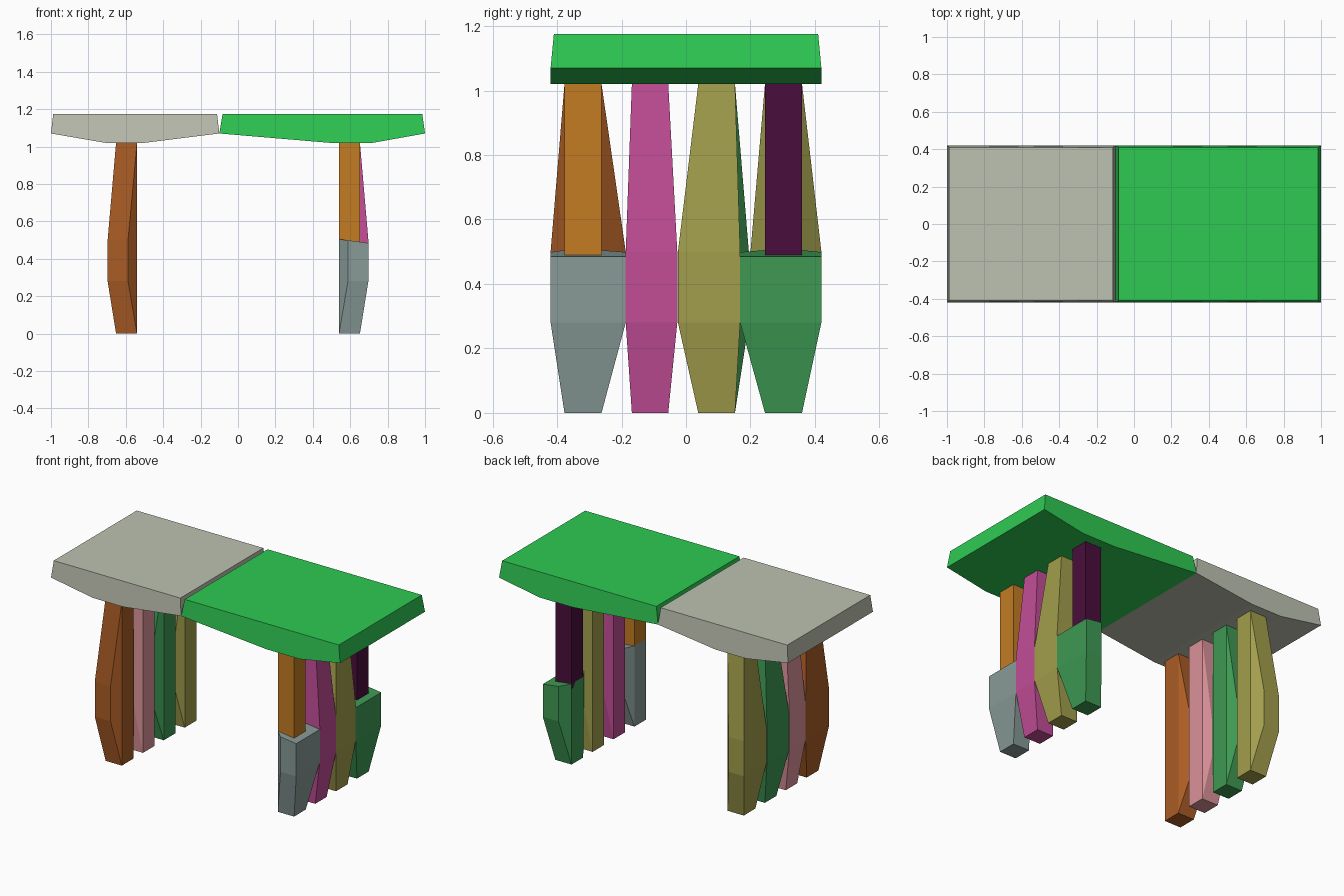
import bpy, bmesh

cube = bpy.data.objects.get("Cube")
if cube:
    bpy.data.objects.remove(cube, do_unlink=True)


def material(name, srgb):
    col = [(c / 255 / 12.92) if c < 11 else ((c / 255 + 0.055) / 1.055) ** 2.4 for c in srgb] + [1.0]
    m = bpy.data.materials.new(name)
    m.use_nodes = True
    m.diffuse_color = col
    m.node_tree.nodes["Principled BSDF"].inputs["Base Color"].default_value = col
    return m


MATS = {n: material(n, c) for n, c in {
    "stone_grey": (190, 194, 177), "bright_green": (46, 202, 83),
    "brown": (170, 92, 37), "pink": (218, 146, 153),
    "leaf_green": (62, 154, 84), "olive": (162, 158, 76),
    "orange": (195, 124, 36), "magenta": (194, 77, 150),
    "blue_grey": (136, 154, 151), "dark_purple": (74, 13, 60)}.items()}


def loft(name, rings, mat):
    """Skin matching rings of points, cap both ends, merge coincident points."""
    bm = bmesh.new()
    vs = [[bm.verts.new(p) for p in r] for r in rings]
    n = len(rings[0])
    for a, b in zip(vs, vs[1:]):
        for i in range(n):
            j = (i + 1) % n
            bm.faces.new((a[i], a[j], b[j], b[i]))
    bm.faces.new(vs[0])
    bm.faces.new(vs[-1])
    bmesh.ops.remove_doubles(bm, verts=bm.verts, dist=0.0005)
    bmesh.ops.recalc_face_normals(bm, faces=bm.faces)
    me = bpy.data.meshes.new(name)
    bm.to_mesh(me)
    bm.free()
    me.materials.append(MATS[mat])
    ob = bpy.data.objects.new(name, me)
    bpy.context.collection.objects.link(ob)


# Slab tops: flat upper face, tapered rim, underside sloping to a flat strip
def slab(name, x0, x1, f0, f1, t0, t1, mat):
    rim, low, top, w = 1.07, 1.02, 1.175, 0.42
    rings = []
    for s in (-1, 1):
        rings.append([(t0, s * (w - 0.01), top), (x0, s * w, rim), (f0, s * w, low),
                      (f1, s * w, low), (x1, s * w, rim), (t1, s * (w - 0.01), top)])
    loft(name, rings, mat)


slab("grey_slab", -1.0, -0.10, -0.71, -0.50, -0.988, -0.112, "stone_grey")
slab("green_slab", -0.10, 1.0, 0.49, 0.72, -0.082, 0.985, "bright_green")

# Legs: square at the ends, swelling outward and sideways in the middle
XI, XO, XS, XM = 0.54, 0.652, 0.588, 0.697


def section(side, z, n0, n1, w0, w1, shoulder, outer, slant=0.0):
    pts = [(outer, w0), (outer, w1), (shoulder, w1), (XI, n1), (XI, n0), (shoulder, w0)]
    return [(side * x, y, z - slant * (x - XI)) for x, y in pts]


def leg(name, side, n0, n1, w0, w1, mat, stump=False):
    rings = [section(side, 0, n0, n1, n0, n1, XI, XO),
             section(side, 0.28, n0, n1, w0, w1, XS, XM),
             section(side, 0.505 if stump else 0.5, n0, n1, w0, w1, XS, XM,
                     0.13 if stump else 0)]
    if not stump:
        rings.append(section(side, 1.02, n0, n1, n0, n1, XI, XO))
    loft(name, rings, mat)


def post(name, n0, n1, mat):
    loft(name, [section(1, z, n0, n1, n0, n1, XI, XO) for z in (0.47, 1.02)], mat)


# Four rows: narrow end range and wide middle range along y
ROWS = [(-0.377, -0.262, -0.42, -0.187), (-0.168, -0.055, -0.187, -0.027),
        (0.038, 0.152, -0.025, 0.168), (0.245, 0.36, 0.168, 0.42)]

for mat, row in zip(("brown", "pink", "leaf_green", "olive"), ROWS):
    w = list(row)
    if mat == "leaf_green":
        w[3] = 0.195
    if mat == "olive":
        w[2] = 0.2
    leg("right_" + mat + "_leg", -1, *w, mat)

leg("left_magenta_leg", 1, *ROWS[1], "magenta")
leg("left_olive_leg", 1, *ROWS[2], "olive")

# Corner legs on the left: slim post standing in a wider foot
leg("left_front_foot", 1, *ROWS[0], "blue_grey", True)
post("left_front_post", *ROWS[0][:2], "orange")
leg("left_back_foot", 1, *ROWS[3], "leaf_green", True)
post("left_back_post", *ROWS[3][:2], "dark_purple")
